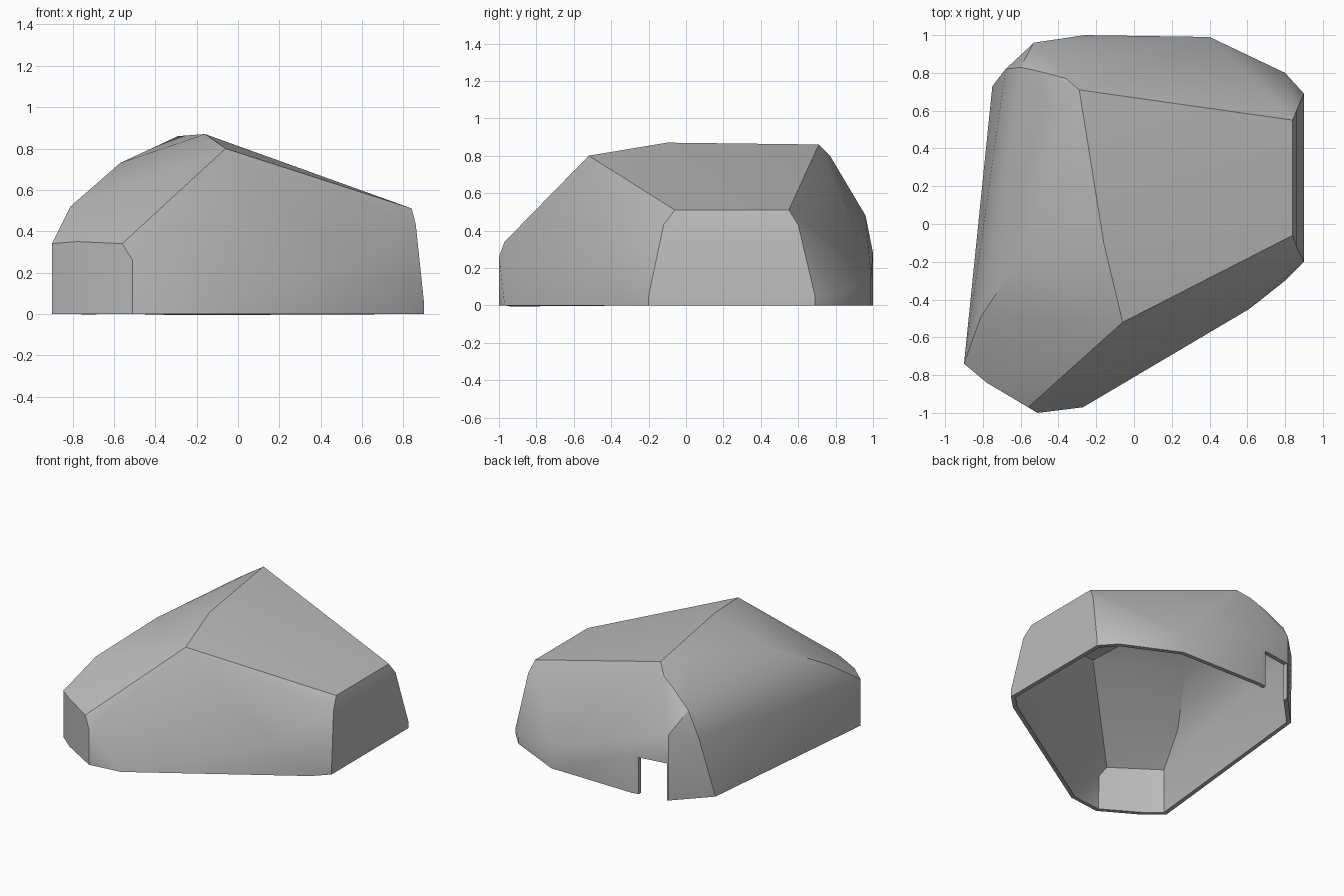
import bpy, bmesh, math
from mathutils import Matrix, Vector

if "Cube" in bpy.data.objects:
    bpy.data.objects.remove(bpy.data.objects["Cube"], do_unlink=True)

WALL = 0.03

# Single stone colour
stone = bpy.data.materials.new("stone_grey")
stone.use_nodes = True
grey = (0.5, 0.5, 0.5, 1)
stone.diffuse_color = grey
stone.node_tree.nodes["Principled BSDF"].inputs["Base Color"].default_value = grey


def mesh_object(name, bm):
    mesh = bpy.data.meshes.new(name)
    bm.to_mesh(mesh)
    bm.free()
    obj = bpy.data.objects.new(name, mesh)
    bpy.context.collection.objects.link(obj)
    mesh.materials.append(stone)
    return obj


# Footprint: x, y and the height to which the wall stands upright
footprint = [
    (.9, -.2, .05), (.9, .69, .05), (.8, .8, .05), (.4, .99, .15),
    (-.26, 1, .28), (-.53, .96, .48), (-.75, .73, 0), (-.9, -.74, .34),
    (-.78, -.84, .35), (-.51, -1, .26), (-.27, -.97, 0), (.8, -.3, 0),
]
# Shoulder and crown corners of the rock
crown = [
    (.86, -.12, .43), (.84, -.06, .51), (.84, .55, .51), (.86, .6, .43),
    (-.68, .82, .44), (-.6, .83, .63), (-.47, .8, .73), (-.36, .77, .8),
    (-.29, .71, .86), (-.39, .56, .81), (-.57, -.13, .73), (-.81, -.49, .52),
    (-.56, -.97, .34), (.61, -.45, .24), (-.06, -.52, .8), (-.16, -.1, .87),
]

# Faceted rock, open underneath
bm = bmesh.new()
points = {(x, y, z) for x, y, h in footprint for z in (0, h)} | set(crown)
for p in sorted(points):
    bm.verts.new(p)
hull = bmesh.ops.convex_hull(bm, input=bm.verts[:])
bmesh.ops.delete(bm, geom=hull["geom_interior"], context='VERTS')
bmesh.ops.recalc_face_normals(bm, faces=bm.faces[:])
base = [f for f in bm.faces if all(v.co.z < .001 for v in f.verts)]
bmesh.ops.delete(bm, geom=base, context='FACES')
bmesh.ops.dissolve_limit(bm, angle_limit=math.radians(1.5),
                         verts=[], edges=bm.edges[:])
rock = mesh_object("rock_shell", bm)

# Cutter for the doorway in the back wall
bm = bmesh.new()
bmesh.ops.create_cube(bm, size=1, matrix=Matrix.Translation(Vector((-.415, .95, .085)))
                      @ Matrix.Diagonal((.21, .3, .37, 1)))
cutter = mesh_object("doorway_cutter", bm)
cutter.hide_render = True

# Hollow wall with the doorway cut through
shell = rock.modifiers.new("wall", 'SOLIDIFY')
shell.thickness = WALL
shell.offset = -1
shell.use_even_offset = True
cut = rock.modifiers.new("doorway", 'BOOLEAN')
cut.operation = 'DIFFERENCE'
cut.solver = 'EXACT'
cut.object = cutter

bpy.context.view_layer.objects.active = rock
rock.select_set(True)
for name in ("wall", "doorway"):
    bpy.ops.object.modifier_apply(modifier=name)
bpy.data.objects.remove(cutter, do_unlink=True)
bpy.ops.object.shade_smooth_by_angle(angle=math.radians(30))
